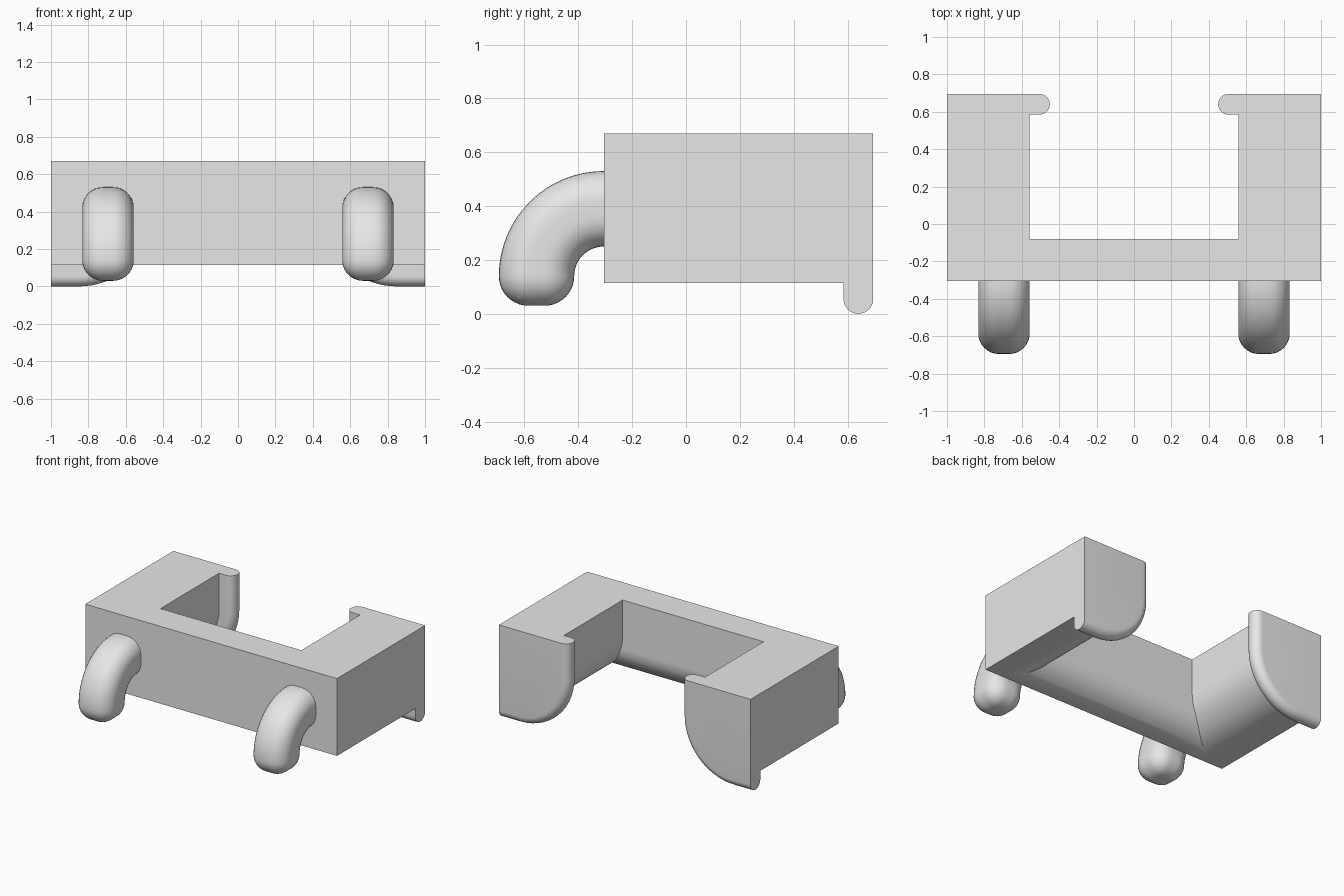
import bpy, bmesh, math

if "Cube" in bpy.data.objects:
    bpy.data.objects.remove(bpy.data.objects["Cube"])

grey = bpy.data.materials.new("light_grey")
grey.diffuse_color = (0.8, 0.8, 0.8, 1)
grey.use_nodes = True
grey.node_tree.nodes["Principled BSDF"].inputs["Base Color"].default_value = grey.diffuse_color


def loft(name, rings):
    """Closed solid skinned through rings that share one vertex count."""
    bm = bmesh.new()
    rows = [[bm.verts.new(p) for p in ring] for ring in rings]
    n = len(rows[0])
    for a, b in zip(rows, rows[1:]):
        for i in range(n):
            j = (i + 1) % n
            bm.faces.new((a[i], a[j], b[j], b[i]))
    bm.faces.new(rows[0])
    bm.faces.new(rows[-1])
    bmesh.ops.recalc_face_normals(bm, faces=bm.faces[:])
    mesh = bpy.data.meshes.new(name)
    bm.to_mesh(mesh)
    bm.free()
    mesh.materials.append(grey)
    ob = bpy.data.objects.new(name, mesh)
    bpy.context.collection.objects.link(ob)
    return ob


def activate(ob):
    bpy.ops.object.select_all(action='DESELECT')
    ob.select_set(True)
    bpy.context.view_layer.objects.active = ob


def smooth(ob):
    activate(ob)
    bpy.ops.object.shade_smooth_by_angle(angle=math.radians(30))


def rounded_profile(inner, outer, bottom, top, r, steps=20):
    """Rectangle whose inner lower corner is rounded."""
    pts = [(outer, top), (inner, top)]
    s = 1 if outer > inner else -1
    for k in range(steps + 1):
        t = math.pi / 2 * k / steps
        pts.append((inner + s * r * (1 - math.cos(t)),
                    bottom + r * (1 - math.sin(t))))
    return pts + [(outer, bottom)]


TOP, BOTTOM = 0.67, 0.115
FRONT, BACK, LIP = -0.305, 0.695, 0.055

# Body: front beam joined with the two side arms
beam = rounded_profile(-0.08, FRONT, BOTTOM, TOP, 0.2)
body = loft("body", [[(x, y, z) for y, z in beam] for x in (-1, 1)])
arm = rounded_profile(0.56, 1.0, BOTTOM, TOP, 0.29)
for s in (-1, 1):
    part = loft("arm", [[(s * x, y, z) for x, z in arm]
                        for y in (FRONT, BACK - 2 * LIP)])
    mod = body.modifiers.new("join", 'BOOLEAN')
    mod.operation = 'UNION'
    mod.solver = 'EXACT'
    mod.object = part
    activate(body)
    bpy.ops.object.modifier_apply(modifier=mod.name)
    bpy.data.objects.remove(part, do_unlink=True)
smooth(body)


# End lips: plates with a fully rounded rim
def end_lip(s, name):
    rings = []
    for k in range(17):
        t = math.pi * k / 16
        d = LIP * (1 - math.sin(t))
        y = BACK - LIP + LIP * math.cos(t)
        prof = rounded_profile(0.45 + d, 1.0, d, TOP, 0.4 - d)
        rings.append([(s * x, y, z) for x, z in prof])
    smooth(loft(name, rings))


# Hooks: rounded square bar bending down, with a rounded tip
def square_section(inset, half_w=0.1375, half_h=0.14, r=0.11, steps=8):
    pts = []
    rr = max(r - inset, 0.002)
    cw, ch = half_w - r, half_h - r
    for q, (sx, sy) in enumerate(((1, 1), (-1, 1), (-1, -1), (1, -1))):
        for k in range(steps + 1):
            t = math.pi / 2 * (q + k / steps)
            pts.append((sx * cw + rr * math.cos(t), sy * ch + rr * math.sin(t)))
    return pts


def hook(cx, name):
    rings = []
    for k in range(25):  # quarter bend
        t = math.pi / 2 * k / 24
        rings.append([(cx + u, FRONT - (0.25 + v) * math.sin(t),
                       0.14 + (0.25 + v) * math.cos(t))
                      for u, v in square_section(0)])
    for k in range(1, 11):  # rounded tip
        t = math.pi / 2 * k / 10
        rings.append([(cx + u, FRONT - 0.25 - v, 0.14 - 0.11 * math.sin(t))
                      for u, v in square_section(0.11 * (1 - math.cos(t)))])
    smooth(loft(name, rings))


for s, side in ((-1, "left"), (1, "right")):
    end_lip(s, side + "_lip")
    hook(s * 0.695, side + "_hook")
